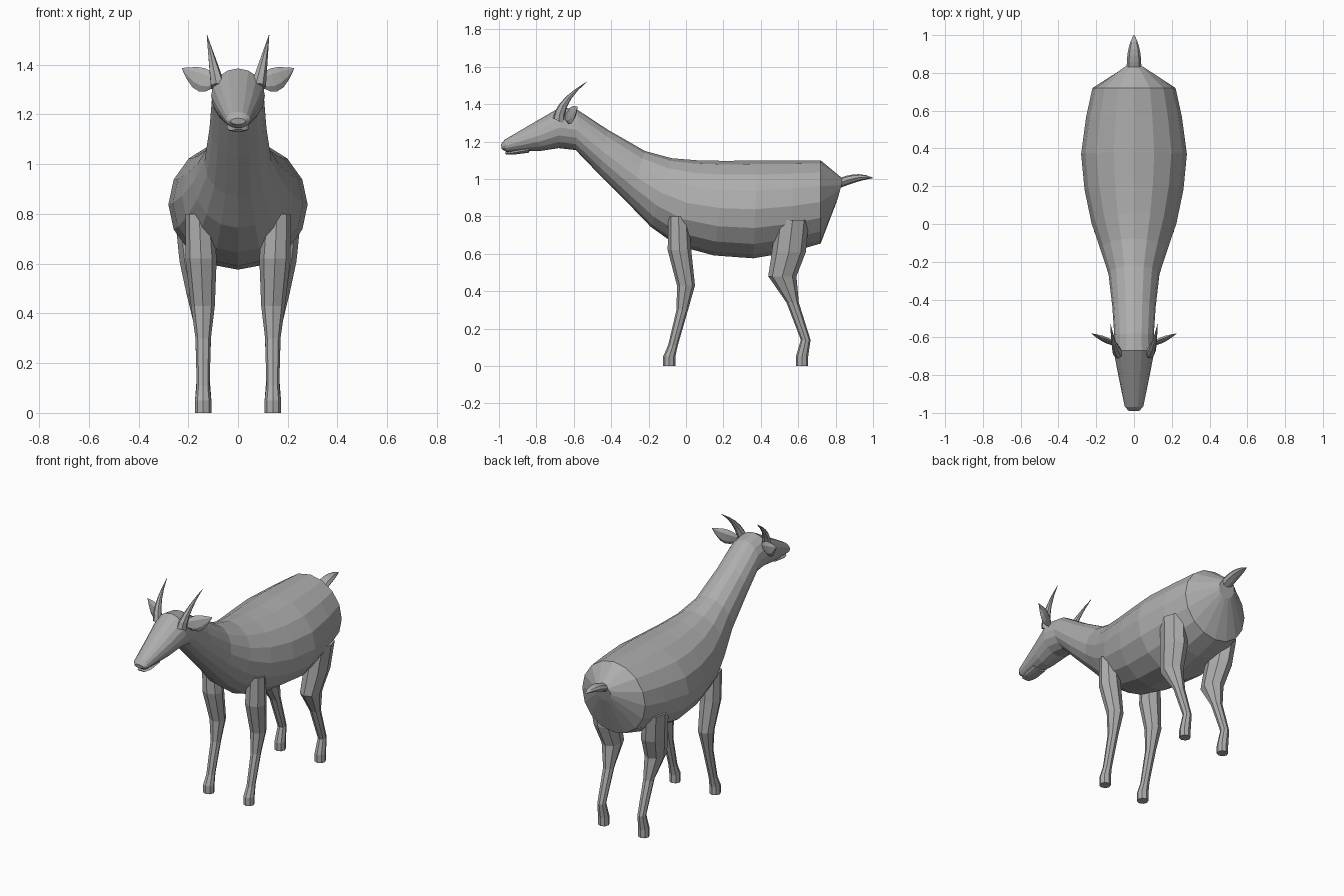
import bpy, bmesh, math
from mathutils import Vector

cube = bpy.data.objects.get("Cube")
if cube:
    bpy.data.objects.remove(cube, do_unlink=True)

shade = .42
grey = bpy.data.materials.new("plain grey")
grey.use_nodes = True
grey.diffuse_color = (shade, shade, shade, 1)
grey.node_tree.nodes["Principled BSDF"].inputs["Base Color"].default_value = grey.diffuse_color


def loft(name, rings, sides):
    """Skin a row of elliptical rings, each a (centre, half axis, half axis)."""
    bm = bmesh.new()
    angles = [math.tau * i / sides for i in range(sides)]
    rows = []
    for centre, u, v in rings:
        rows.append([bm.verts.new(centre + u * math.cos(a) + v * math.sin(a)) for a in angles])
    for lower, upper in zip(rows, rows[1:]):
        for i in range(sides):
            j = (i + 1) % sides
            bm.faces.new((lower[i], lower[j], upper[j], upper[i]))
    bm.faces.new(rows[0])
    bm.faces.new(rows[-1])
    bmesh.ops.recalc_face_normals(bm, faces=bm.faces)
    mesh = bpy.data.meshes.new(name)
    bm.to_mesh(mesh)
    bm.free()
    mesh.materials.append(grey)
    part = bpy.data.objects.new(name, mesh)
    bpy.context.collection.objects.link(part)


def spine(name, stations, sides):
    """Loft rings that span a top (y, z) and a bottom (y, z), with a half width."""
    rings = []
    for top_y, top_z, low_y, low_z, width in stations:
        top, low = Vector((0, top_y, top_z)), Vector((0, low_y, low_z))
        rings.append(((top + low) / 2, Vector((width, 0, 0)), (top - low) / 2))
    loft(name, rings, sides)


def with_midpoints(keys):
    """Insert a smoothly curved station between each pair of key stations."""
    padded = [keys[0]] + keys + [keys[-1]]
    result = [keys[0]]
    for before, start, end, after in zip(padded, padded[1:], padded[2:], padded[3:]):
        middle = [(9 * (b + c) - a - d) / 16 for a, b, c, d in zip(before, start, end, after)]
        result += [middle, end]
    return result


def steps(count):
    """Evenly spaced fractions from nought to one."""
    return [i / count for i in range(count + 1)]


def leg(name, side, joints, splay, stretch):
    """Loft level rings through (y, z, radius) joints and finish with a hoof."""
    ankle = joints[-1][0]
    hoof = [(ankle - .02, height, .033) for height in (.05, 0)]
    rings = []
    for y, z, radius in joints + hoof:
        thigh = max(0, z - .4)
        x = side * (.14 + splay * thigh)
        depth = radius * (stretch if thigh else 1)
        rings.append((Vector((x, y, z)), Vector((radius, 0, 0)), Vector((0, depth, 0))))
    loft(name, rings, 8)


def horn(name, side):
    """Tapering spike that sweeps backwards as it rises."""
    rings = []
    for t in steps(5):
        radius = .031 * (1 - t) + .001
        centre = Vector((side * (.08 + .045 * t), .15 * t * t - .68, 1.31 + .21 * t))
        rings.append((centre, Vector((radius, 0, 0)), Vector((0, radius, -radius / 2))))
    loft(name, rings, 7)


def ear(name, side):
    """Thin leaf that swells in the middle and lifts at the tip."""
    rings = []
    for t in steps(5):
        height = .044 * math.sin(math.pi * (.15 + .85 * t)) + .002
        centre = Vector((side * (.09 + .135 * t), .06 * t - .64, 1.33 + .055 * t * t))
        rings.append((centre, Vector((-side * height * .3, 0, height)),
                      Vector((0, height * .35, 0))))
    loft(name, rings, 6)


# Head, neck, trunk and rump as one skin
head = [(-.99, 1.185, -.985, 1.16, .03),
        (-.97, 1.21, -.96, 1.145, .05),
        (-.8, 1.31, -.78, 1.15, .085),
        (-.67, 1.385, -.68, 1.165, .108)]
trunk = [(-.58, 1.37, -.59, 1.155, .105),
         (-.22, 1.15, -.31, .87, .135),
         (.06, 1.1, -.05, .645, .225),
         (.38, 1.1, .36, .576, .28),
         (.72, 1.1, .72, .655, .22)]
rump_end = (.84, 1, .81, .89, .055)
spine("body", head + with_midpoints(trunk) + [rump_end], 16)

# Lower lip under the muzzle
spine("lower_jaw", [(-.97, 1.14, -.96, 1.13, .025),
                    (-.93, 1.15, -.92, 1.13, .042),
                    (-.84, 1.17, -.84, 1.14, .045)], 10)

# Upturned tail, flatter than it is wide
tail = []
for t in steps(6):
    radius = .036 * (1 - t ** 3) + .003
    centre = Vector((0, .8 + .2 * t, .97 + .04 * math.sin(2 * t)))
    tail.append((centre, Vector((radius, 0, 0)), Vector((0, -radius / 4, radius * .6))))
loft("tail", tail, 8)

# Leg joints from the shoulder or hip down to the ankle
front_joints = [(-.04, .8, .055), (-.035, .62, .063), (0, .43, .048),
                (-.02, .3, .031), (-.07, .11, .026)]
hind_joints = [(.57, .78, .067), (.55, .61, .07), (.515, .48, .058),
               (.57, .34, .033), (.64, .14, .026)]

for side, label in ((1, "left"), (-1, "right")):
    leg(label + "_front_leg", side, front_joints, .04, 1)
    leg(label + "_hind_leg", side, hind_joints, .12, 1.3)
    horn(label + "_horn", side)
    ear(label + "_ear", side)
